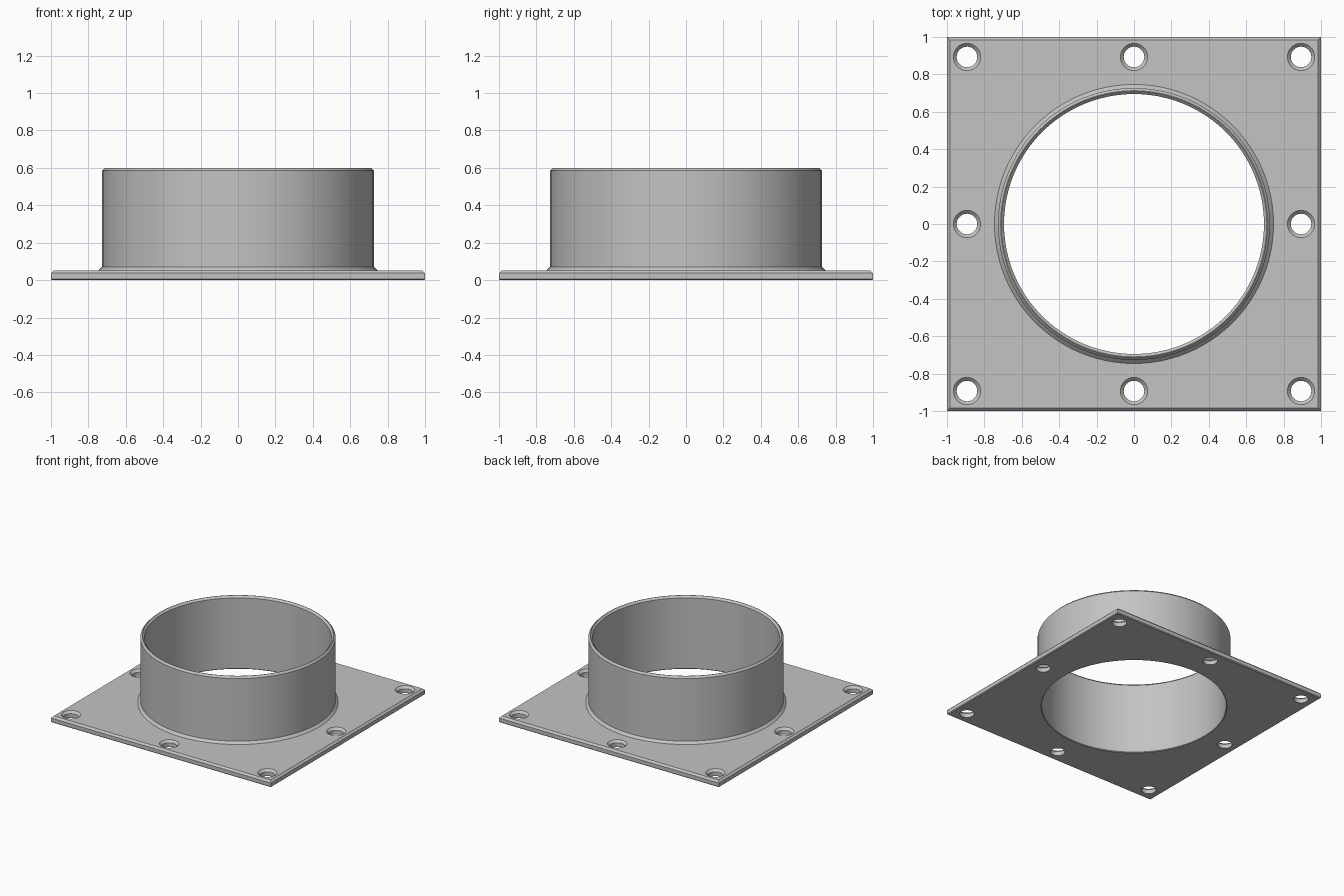
import bpy, bmesh, math

if "Cube" in bpy.data.objects:
    bpy.data.objects.remove(bpy.data.objects["Cube"], do_unlink=True)

# Material
grey = bpy.data.materials.new("light_grey")
grey.use_nodes = True
colour = (0.55, 0.55, 0.55, 1)
grey.diffuse_color = colour
grey.node_tree.nodes["Principled BSDF"].inputs["Base Color"].default_value = colour


def stack(name, profile, sides, centres=((0, 0),), turn=0.0):
    """Closed solid of stacked regular polygons, from (radius, z) pairs."""
    bm = bmesh.new()
    for cx, cy in centres:
        rings = []
        for r, z in profile:
            angles = [turn + 2 * math.pi * i / sides for i in range(sides)]
            rings.append([bm.verts.new((cx + r * math.cos(a), cy + r * math.sin(a), z))
                          for a in angles])
        for low, high in zip(rings, rings[1:]):
            for i in range(sides):
                j = (i + 1) % sides
                bm.faces.new((low[i], low[j], high[j], high[i]))
        bm.faces.new(rings[0][::-1])
        bm.faces.new(rings[-1])
    mesh = bpy.data.meshes.new(name)
    bm.to_mesh(mesh)
    bm.free()
    mesh.materials.append(grey)
    obj = bpy.data.objects.new(name, mesh)
    bpy.context.collection.objects.link(obj)
    return obj


def combine(target, other, operation):
    mod = target.modifiers.new(other.name, 'BOOLEAN')
    mod.object, mod.operation, mod.solver = other, operation, 'EXACT'
    bpy.context.view_layer.objects.active = target
    bpy.ops.object.modifier_apply(modifier=mod.name)
    bpy.data.objects.remove(other, do_unlink=True)


# Square plate with chamfered edges
root2 = math.sqrt(2)
flange = stack("flanged_collar",
               [(r * root2, z) for r, z in ((0.994, 0), (1, 0.006), (1, 0.037), (0.985, 0.052))],
               4, turn=math.pi / 4)

# Round collar with a sloped foot and chamfered rim
collar = stack("collar", [(0.746, 0.03), (0.746, 0.052), (0.727, 0.071),
                          (0.727, 0.585), (0.713, 0.6)], 96)
combine(flange, collar, 'UNION')

# Bore, flared at both mouths
bore = stack("bore", [(0.71, -0.01), (0.695, 0.005), (0.695, 0.585), (0.72, 0.61)], 96)
combine(flange, bore, 'DIFFERENCE')

# Eight countersunk screw holes
spots = [(x * 0.893, y * 0.893) for x in (-1, 0, 1) for y in (-1, 0, 1) if x or y]
holes = stack("screw_holes", [(0.055, -0.05), (0.055, 0.034), (0.083, 0.062)], 40, spots)
combine(flange, holes, 'DIFFERENCE')

# Smooth curved walls, keep edges sharp
bpy.ops.object.select_all(action='DESELECT')
flange.select_set(True)
bpy.context.view_layer.objects.active = flange
bpy.ops.object.shade_smooth_by_angle(angle=math.radians(25))
